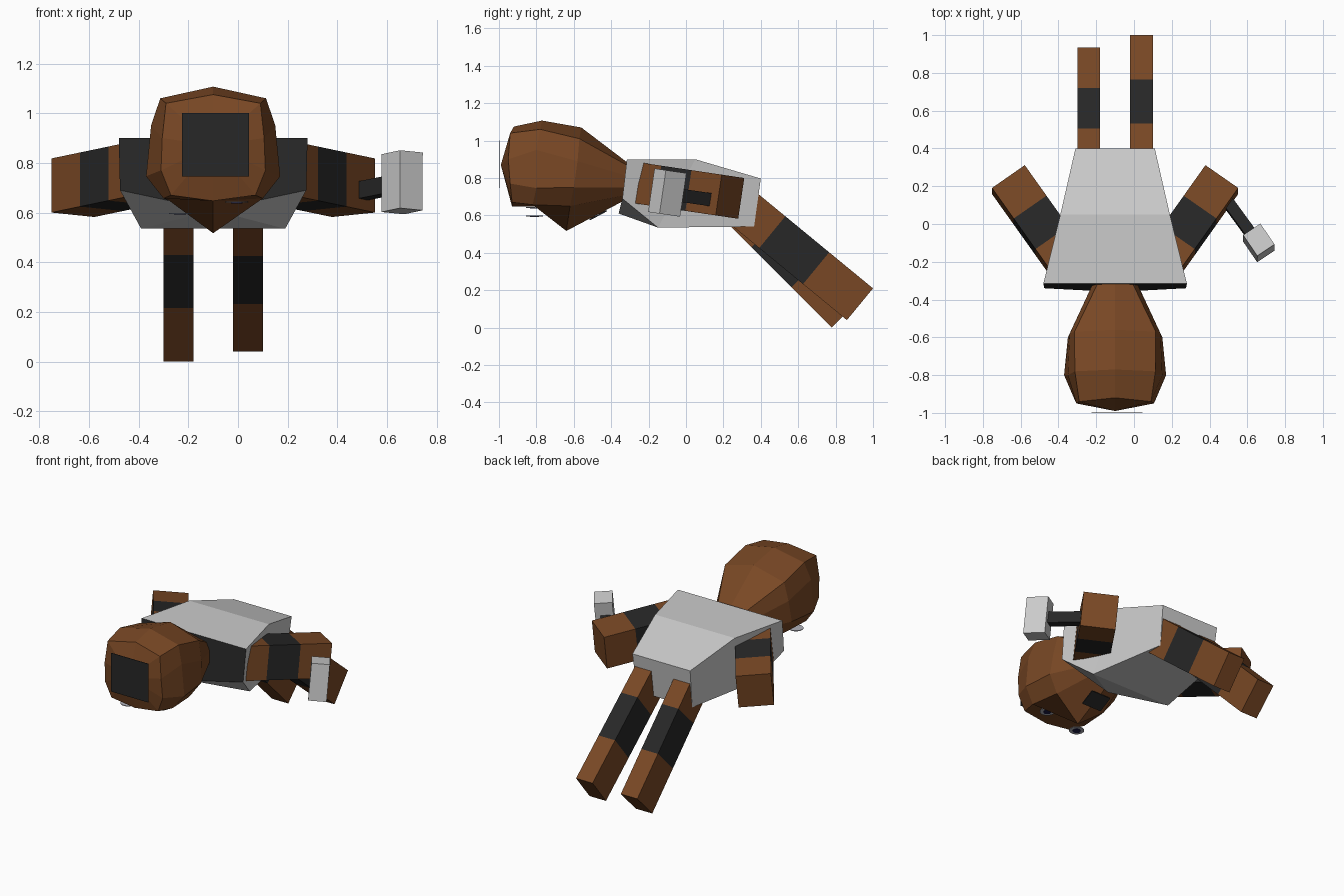
import bpy
from mathutils import Vector

if "Cube" in bpy.data.objects:
    bpy.data.objects.remove(bpy.data.objects["Cube"])

CX = -0.1  # symmetry plane of the body


def material(name, rgb):
    m = bpy.data.materials.new(name)
    m.diffuse_color = (*rgb, 1)
    m.use_nodes = True
    m.node_tree.nodes["Principled BSDF"].inputs["Base Color"].default_value = m.diffuse_color
    return m


BROWN = material("brown", (0.19, 0.064, 0.018))
BLACK = material("black", (0.02, 0.02, 0.02))
GREY = material("grey", (0.8, 0.8, 0.8))
EYE_GREY = material("eye_grey", (0.45, 0.45, 0.5))
BLUE = material("dark_blue", (0.01, 0.01, 0.06))


def make(name, verts, faces, mats, ids=None):
    me = bpy.data.meshes.new(name)
    me.from_pydata([tuple(v) for v in verts], [], faces)
    for m in mats:
        me.materials.append(m)
    for p, i in zip(me.polygons, ids or [0] * len(faces)):
        p.material_index = i
    ob = bpy.data.objects.new(name, me)
    bpy.context.collection.objects.link(ob)
    bpy.context.view_layer.objects.active = ob
    bpy.ops.object.mode_set(mode='EDIT')
    bpy.ops.mesh.select_all(action='SELECT')
    bpy.ops.mesh.normals_make_consistent(inside=False)
    bpy.ops.object.mode_set(mode='OBJECT')
    return ob


def bar(name, start, end, width, height, bands, up=(0, 0, 1)):
    """Square bar from start to end, split into equal coloured bands."""
    a, b = Vector(start), Vector(end)
    d = (b - a).normalized()
    side = d.cross(Vector(up)).normalized()
    up = side.cross(d)
    n, verts, faces, ids = len(bands), [], [], []
    mats = list(dict.fromkeys(bands))
    for k in range(n + 1):
        c = a.lerp(b, k / n)
        for s, t in ((-1, -1), (1, -1), (1, 1), (-1, 1)):
            verts.append(c + side * s * width / 2 + up * t * height / 2)
    for k in range(n):
        for j in range(4):
            i = (j + 1) % 4
            faces.append((4 * k + j, 4 * k + i, 4 * k + 4 + i, 4 * k + 4 + j))
            ids.append(mats.index(bands[k]))
    faces += [(3, 2, 1, 0), tuple(range(4 * n, 4 * n + 4))]
    ids += [mats.index(bands[0]), mats.index(bands[-1])]
    return make(name, verts, faces, mats, ids)


# Torso: three sections (half width, y, z) with a ridge under the chest
sections = [((0.38, -0.316, 0.90), (0.375, -0.34, 0.69)),
            ((0.29, 0.05, 0.90), (0.29, -0.15, 0.535)),
            ((0.21, 0.40, 0.797), (0.20, 0.364, 0.54))]
tv = []
for (wt, yt, zt), (wb, yb, zb) in sections:
    tv += [(CX - wt, yt, zt), (CX + wt, yt, zt), (CX + wb, yb, zb), (CX - wb, yb, zb)]
tv.append((CX, -0.36, 0.61))
tf = [(0, 1, 2, 12, 3), (3, 12, 7), (12, 6, 7), (12, 2, 6), (8, 9, 10, 11), (7, 6, 10, 11)]
for k in (0, 4):
    tf += [(k, k + 1, k + 5, k + 4), (k + 1, k + 2, k + 6, k + 5), (k + 3, k, k + 4, k + 7)]
make("torso", tv, tf, [GREY, BLACK], [1] + [0] * (len(tf) - 1))

# Head: half rings (half width, y, z) from top to chin, mirrored and bridged
rings = [
    [(0, -.92, 1.075), (.19, -.94, 1.04), (.205, -.95, .90), (.21, -.94, .77), (.17, -.93, .67), (0, -.93, .647)],
    [(0, -.77, 1.107), (.213, -.78, 1.06), (.25, -.80, .95), (.27, -.80, .746), (.20, -.82, .657), (0, -.80, .647)],
    [(0, -.56, 1.07), (.215, -.57, 1.01), (.24, -.58, .89), (.25, -.60, .75), (.18, -.62, .65), (0, -.64, .517)],
    [(0, -.31, .88), (.09, -.31, .865), (.115, -.31, .81), (.115, -.31, .75), (.09, -.31, .71), (0, -.31, .69)]]
hv, hf = [], []
for r in rings:
    loop = r + [(-x, y, z) for x, y, z in r[-2:0:-1]]
    hv += [(CX + x, y, z) for x, y, z in loop]
N = 10
for k in range(3):
    for j in range(N):
        i = (j + 1) % N
        hf.append((N * k + j, N * k + i, N * k + N + i, N * k + N + j))
hv.append((CX, -0.99, 0.87))
hf += [((j + 1) % N, j, 4 * N) for j in range(N)]
hf.append(tuple(range(3 * N, 4 * N)))
make("head", hv, hf, [BROWN])

# Thin square patch on the crown and mouth on the chin
bar("crown_patch", (-0.09, -0.997, 0.873), (-0.09, -0.994, 0.873), 0.27, 0.254, [BLACK])
bar("mouth", (CX, -0.515, 0.577), (CX, -0.425, 0.625), 0.14, 0.008, [BLACK])

# Eyes: thin flat discs with dark pupils
for side, x, z in (("left", -0.233, 0.597), ("right", -0.005, 0.642)):
    for part, r, dz, m in (("eye", 0.045, 0, EYE_GREY), ("pupil", 0.024, -0.003, BLUE)):
        bpy.ops.mesh.primitive_cylinder_add(vertices=16, radius=r, depth=0.004,
                                            location=(x, -0.81, z + dz))
        ob = bpy.context.object
        ob.name = f"{side}_{part}"
        ob.data.materials.append(m)

# Arms and legs with a black middle band
BANDS = [BROWN, BLACK, BROWN]
TILT = (0, 0.148, 0.989)  # the arms lean forward with the shoulders
for side, s in (("left", -1), ("right", 1)):
    bar(f"{side}_arm", (CX + s * 0.22, -0.25, 0.772), (CX + s * 0.565, 0.235, 0.70),
        0.212, 0.22, BANDS, TILT)
bar("left_leg", (-0.24, 0.214, 0.722), (-0.24, 0.857, 0.079), 0.12, 0.22, BANDS)
bar("right_leg", (0.04, 0.227, 0.703), (0.04, 0.93, 0.125), 0.12, 0.22, BANDS)

# Hammer in the right hand
bar("hammer_handle", (0.465, 0.16, 0.68), (0.64, -0.08, 0.715), 0.06, 0.07, [BLACK], TILT)
bar("hammer_head", (0.623, -0.045, 0.714), (0.698, -0.155, 0.73), 0.11, 0.235, [GREY], TILT)
